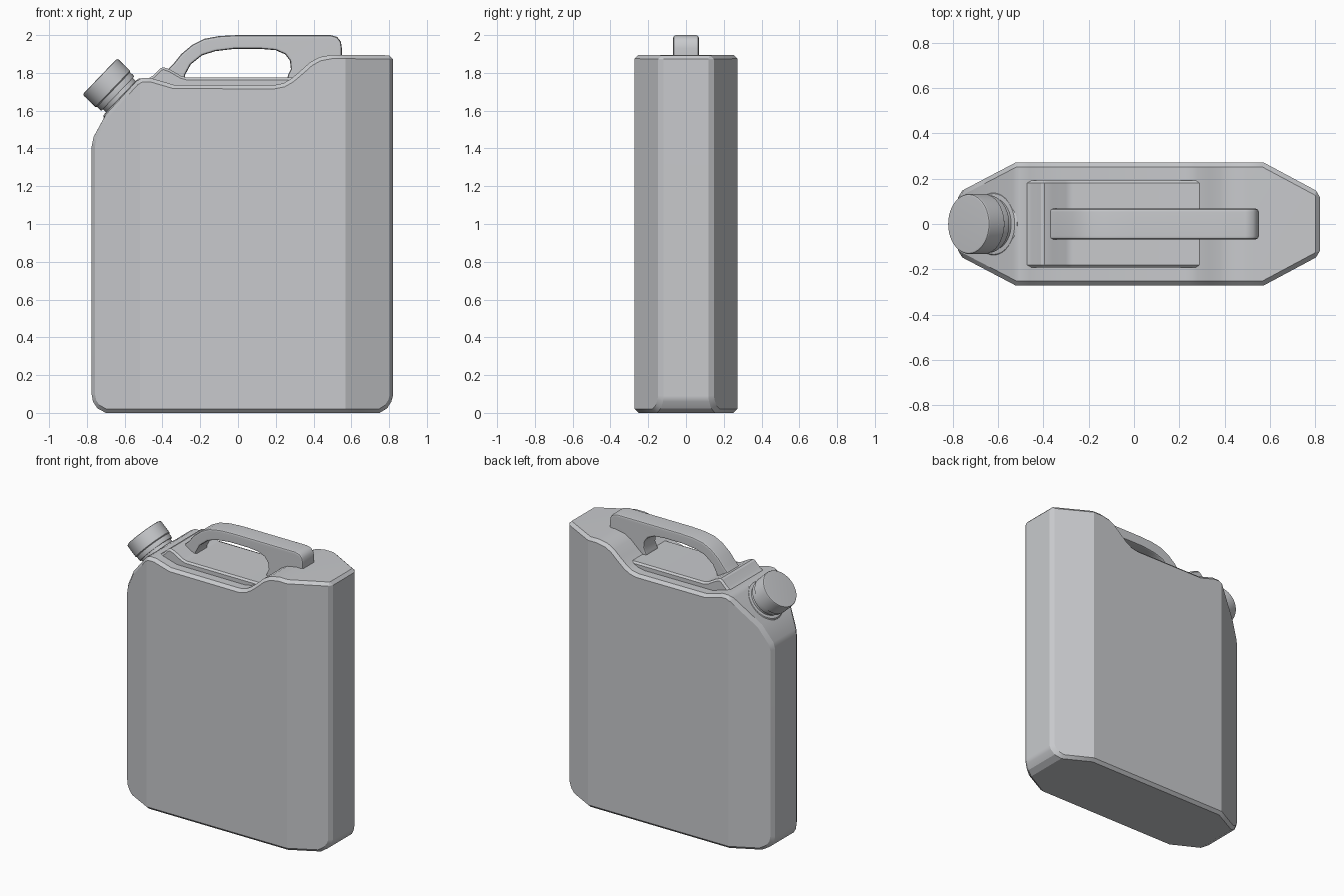
import bpy
import bmesh
import math
from mathutils import Vector, Matrix

cube = bpy.data.objects.get("Cube")
if cube:
    bpy.data.objects.remove(cube, do_unlink=True)

GREY = (0.58, 0.59, 0.61, 1.0)
plastic = bpy.data.materials.new("grey plastic")
plastic.use_nodes = True
plastic.diffuse_color = GREY
plastic.node_tree.nodes["Principled BSDF"].inputs["Base Color"].default_value = GREY


def finish(name, bm, angle=25):
    bmesh.ops.recalc_face_normals(bm, faces=bm.faces)
    mesh = bpy.data.meshes.new(name)
    bm.to_mesh(mesh)
    bm.free()
    mesh.materials.append(plastic)
    obj = bpy.data.objects.new(name, mesh)
    bpy.context.collection.objects.link(obj)
    bpy.ops.object.select_all(action="DESELECT")
    obj.select_set(True)
    bpy.context.view_layer.objects.active = obj
    bpy.ops.object.shade_smooth_by_angle(angle=math.radians(angle))
    weighted = obj.modifiers.new("weighted normals", "WEIGHTED_NORMAL")
    weighted.keep_sharp = True
    return obj


def slab(outline, half_width):
    """Extrude an (x, z) outline symmetrically across y."""
    bm = bmesh.new()
    face = bm.faces.new([bm.verts.new((x, -half_width, z)) for x, z in outline])
    moved = bmesh.ops.extrude_face_region(bm, geom=[face])["geom"]
    verts = [v for v in moved if isinstance(v, bmesh.types.BMVert)]
    bmesh.ops.translate(bm, verts=verts, vec=(0, 2 * half_width, 0))
    bmesh.ops.recalc_face_normals(bm, faces=bm.faces)
    return bm


def chamfer(bm, width, segments=1, limit=36):
    edges = [e for e in bm.edges if e.calc_face_angle(0) > math.radians(limit)]
    bmesh.ops.bevel(bm, geom=edges, offset=width, offset_type="OFFSET",
                    segments=segments, profile=0.5, affect="EDGES", clamp_overlap=True)


# Body: side outline with the four upright corners sliced off
body_outline = [
    (-0.70, 0), (-0.745, 0.025), (-0.768, 0.06), (-0.775, 0.10),
    (-0.775, 1.41), (-0.765, 1.46), (-0.70, 1.58), (-0.54, 1.755),
    (-0.51, 1.772), (-0.46, 1.772), (-0.34, 1.737), (0.19, 1.735),
    (0.24, 1.745), (0.28, 1.768), (0.33, 1.81), (0.38, 1.855),
    (0.43, 1.883), (0.50, 1.896), (0.82, 1.893),
    (0.82, 0.09), (0.812, 0.06), (0.79, 0.025), (0.75, 0),
]
bm = slab(body_outline, 0.272)
for wide_x, end_x in ((0.57, 0.82), (-0.52, -0.775)):
    for side in (-1, 1):
        a = Vector((wide_x, side * 0.272, 0))
        b = Vector((end_x, side * 0.138, 0))
        normal = (b - a).cross(Vector((0, 0, 1)))
        if normal.dot(a) < 0:
            normal.negate()
        cut = bmesh.ops.bisect_plane(
            bm, geom=bm.verts[:] + bm.edges[:] + bm.faces[:], dist=1e-5,
            plane_co=a, plane_no=normal, clear_outer=True)["geom_cut"]
        rim = [e for e in cut if isinstance(e, bmesh.types.BMEdge)]
        bmesh.ops.contextual_create(bm, geom=rim)
bmesh.ops.recalc_face_normals(bm, faces=bm.faces)
chamfer(bm, 0.02)
finish("body", bm)

# Raised platform under the handle, with a hump toward the spout
platform_outline = [
    (-0.48, 1.70), (-0.48, 1.768), (-0.45, 1.785), (-0.41, 1.825),
    (-0.395, 1.83), (-0.36, 1.818), (-0.30, 1.783), (-0.27, 1.775),
    (0.265, 1.775), (0.31, 1.775), (0.31, 1.70),
]
bm = slab(platform_outline, 0.192)
chamfer(bm, 0.012, limit=50)
finish("platform", bm)

# Carrying handle
handle_outline = [
    (-0.375, 1.77), (-0.375, 1.815), (-0.34, 1.85), (-0.30, 1.90),
    (-0.24, 1.95), (-0.18, 1.98), (-0.10, 1.995), (0, 2.0),
    (0.49, 2.0), (0.525, 1.99), (0.545, 1.965), (0.55, 1.93), (0.55, 1.86),
    (0.42, 1.84), (0.30, 1.74), (0.255, 1.74), (0.265, 1.79),
    (0.28, 1.82), (0.275, 1.865), (0.25, 1.898), (0.20, 1.92), (0.12, 1.927),
    (-0.02, 1.927), (-0.12, 1.915), (-0.19, 1.893), (-0.25, 1.845),
    (-0.28, 1.79), (-0.28, 1.76),
]
bm = slab(handle_outline, 0.068)
chamfer(bm, 0.014, segments=2, limit=55)
finish("handle", bm, 35)


# Turned parts sitting square on the sloping shoulder
def turned(name, profile, steps=40):
    bm = bmesh.new()
    verts = [bm.verts.new((r, 0, h)) for r, h in profile]
    edges = [bm.edges.new(pair) for pair in zip(verts, verts[1:])]
    bmesh.ops.spin(bm, geom=verts + edges, cent=(0, 0, 0), axis=(0, 0, 1),
                   angle=math.tau, steps=steps, use_merge=True)
    bmesh.ops.remove_doubles(bm, verts=bm.verts, dist=1e-5)
    obj = finish(name, bm, 30)
    axis = Vector((-0.72, 0, 0.69))
    turn = axis.to_track_quat("Z", "Y").to_matrix().to_4x4()
    obj.matrix_world = Matrix.Translation((-0.61, 0, 1.665)) @ turn
    return obj


turned("spout_neck", [(0, -0.05), (0.142, -0.05), (0.142, 0.004), (0.134, 0.012),
                      (0.114, 0.014), (0.114, 0.06), (0, 0.06)])
turned("cap", [(0, 0.036), (0.124, 0.036), (0.127, 0.042), (0.127, 0.068),
               (0.133, 0.074), (0.133, 0.158), (0.130, 0.165), (0.123, 0.168), (0, 0.168)])
